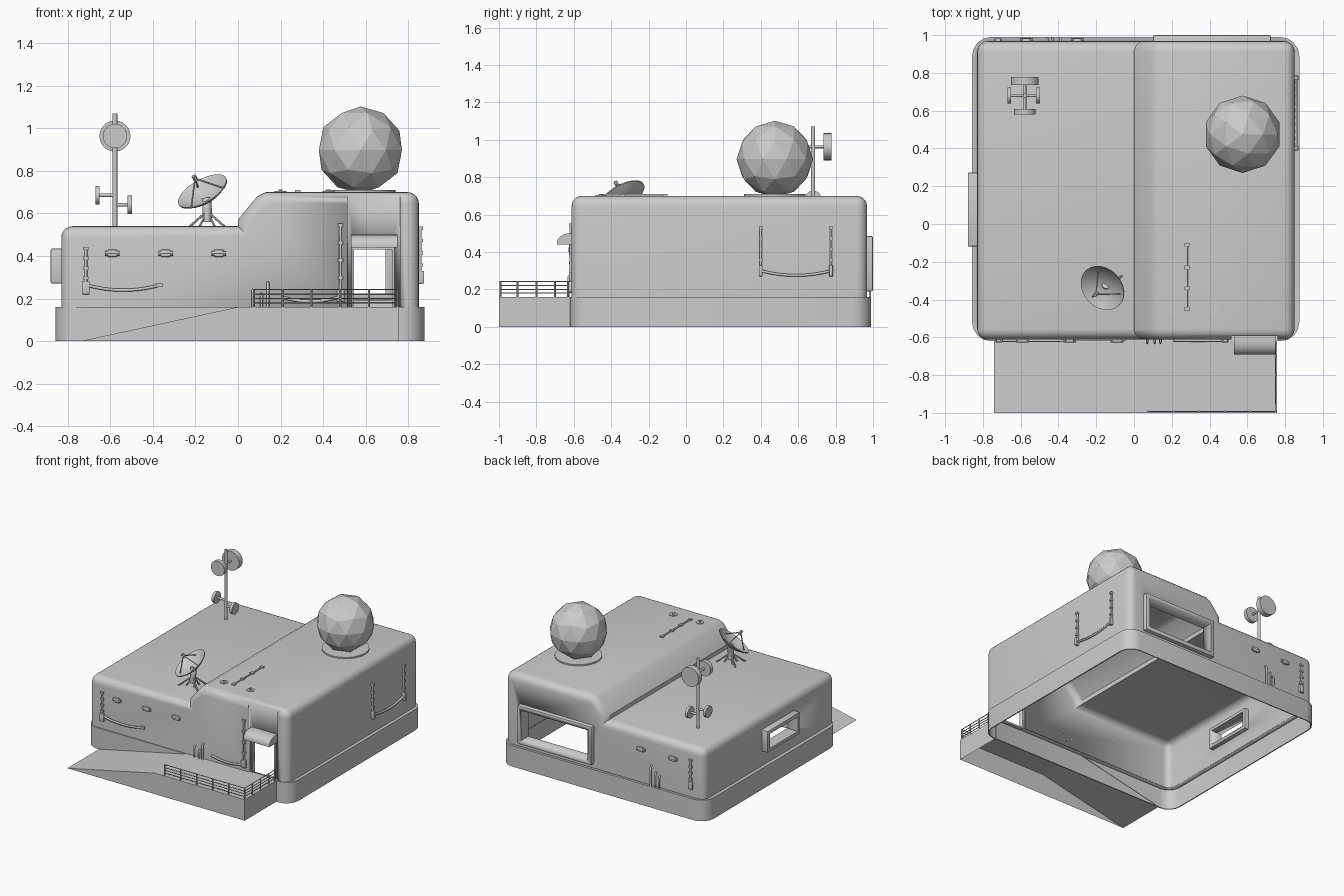
import bpy, bmesh, math
from mathutils import Vector, Matrix

if "Cube" in bpy.data.objects:
    bpy.data.objects.remove(bpy.data.objects["Cube"])


def finish(name, bm, smooth=True):
    bmesh.ops.recalc_face_normals(bm, faces=bm.faces)
    me = bpy.data.meshes.new(name)
    bm.to_mesh(me)
    bm.free()
    ob = bpy.data.objects.new(name, me)
    bpy.context.collection.objects.link(ob)
    if smooth:
        activate(ob)
        bpy.ops.object.shade_smooth_by_angle(angle=math.radians(35))
    return ob


def activate(ob):
    bpy.ops.object.select_all(action='DESELECT')
    ob.select_set(True)
    bpy.context.view_layer.objects.active = ob


def prism(pts, axis, a, b):
    """Closed prism from a 2D profile, extruded along x or y."""
    bm = bmesh.new()
    put = (lambda p, t: (t, p[0], p[1])) if axis == 'x' else (lambda p, t: (p[0], t, p[1]))
    f = bm.faces.new([bm.verts.new(put(p, a)) for p in pts])
    ext = bmesh.ops.extrude_face_region(bm, geom=[f], use_keep_orig=True)
    for v in ext['geom']:
        if isinstance(v, bmesh.types.BMVert):
            v.co[0 if axis == 'x' else 1] = b
    bmesh.ops.recalc_face_normals(bm, faces=bm.faces)
    return bm


def box(name, lo, hi, bevel=0.0):
    bm = prism([(lo[0], lo[2]), (hi[0], lo[2]), (hi[0], hi[2]), (lo[0], hi[2])], 'y', lo[1], hi[1])
    if bevel:
        bmesh.ops.bevel(bm, geom=bm.edges[:], offset=bevel, segments=2, affect='EDGES', profile=0.5)
    return finish(name, bm)


def rod(name, a, b, r, sides=12):
    a, b = Vector(a), Vector(b)
    bm = bmesh.new()
    m = Matrix.Translation((a + b) / 2) @ (b - a).to_track_quat('Z', 'Y').to_matrix().to_4x4()
    bmesh.ops.create_cone(bm, cap_ends=True, segments=sides, radius1=r, radius2=r,
                          depth=(b - a).length, matrix=m)
    return finish(name, bm)


def tube(name, pts, r):
    cu = bpy.data.curves.new(name, 'CURVE')
    cu.dimensions = '3D'
    cu.bevel_depth, cu.bevel_resolution, cu.use_fill_caps = r, 1, True
    sp = cu.splines.new('POLY')
    sp.points.add(len(pts) - 1)
    for p, q in zip(sp.points, pts):
        p.co = (*q, 1)
    ob = bpy.data.objects.new(name, cu)
    bpy.context.collection.objects.link(ob)
    activate(ob)
    bpy.ops.object.convert(target='MESH')
    return ob


def sag(name, a, b, drop, r=0.008):
    a, b = Vector(a), Vector(b)
    tube(name, [a.lerp(b, t / 10) - Vector((0, 0, drop * 4 * (t / 10) * (1 - t / 10)))
                for t in range(11)], r)


def cut(ob, cutter):
    m = ob.modifiers.new('cut', 'BOOLEAN')
    m.operation, m.solver, m.object = 'DIFFERENCE', 'EXACT', cutter
    activate(ob)
    bpy.ops.object.modifier_apply(modifier=m.name)
    bpy.data.objects.remove(cutter)


def shell(ob, drop_face):
    """Delete faces matched by drop_face, then give the skin a slight thickness."""
    bm = bmesh.new()
    bm.from_mesh(ob.data)
    bmesh.ops.delete(bm, geom=[f for f in bm.faces if drop_face(f)], context='FACES')
    bm.to_mesh(ob.data)
    bm.free()
    m = ob.modifiers.new('skin', 'SOLIDIFY')
    m.thickness, m.offset = 0.008, -1
    activate(ob)
    bpy.ops.object.modifier_apply(modifier=m.name)


# Main building: stepped profile with rounded rim and corners, open underneath
profile = [(-.83, .16), (-.83, .54), (0, .54), (0, .57), (.09, .68), (.13, .70), (.85, .70), (.85, .16)]
bm = prism(profile, 'y', -.612, .968)
rim = []
for e in bm.edges:
    p, q = e.verts[0].co, e.verts[1].co
    if max(p.z, q.z) < .17:
        continue
    along_y = abs(p.y - q.y) > .1
    if along_y and -.8 < p.x < .8:
        continue
    rim.append(e)
bmesh.ops.bevel(bm, geom=rim, offset=.055, segments=5, affect='EDGES', profile=.5, clamp_overlap=False)
body = finish('building_shell', bm)
cut(body, box('recess_cutter', (.515, -.8, .05), (.76, -.592, .9)))
shell(body, lambda f: all(v.co.z < .162 for v in f.verts))
cut(body, box('door_cutter', (.545, -.8, .05), (.725, -.4, .435)))
cut(body, box('back_cutter', (.13, .8, .22), (.70, 1.2, .455)))
cut(body, box('left_cutter', (-1, -.095, .295), (-.7, .245, .405)))

# Base skirt: rounded ring with a narrow ledge
bm = prism([(-.857, 0), (.875, 0), (.875, .16), (-.857, .16)], 'y', -.62, .99)
bmesh.ops.bevel(bm, geom=[e for e in bm.edges if abs(e.verts[0].co.z - e.verts[1].co.z) > .1],
                offset=.1, segments=4, affect='EDGES', profile=.5)
top = [f for f in bm.faces if f.calc_center_median().z > .159]
bmesh.ops.inset_region(bm, faces=top, thickness=.035)
skirt = finish('base_skirt', bm)
shell(skirt, lambda f: abs(f.normal.z) > .9 and f.calc_area() > 1)

# Ramp and entrance deck, open underneath and at the back
bm = prism([(-.74, 0), (0, .16), (.757, .16), (.757, 0)], 'y', -1, -.61)
bmesh.ops.delete(bm, geom=[f for f in bm.faces if f.calc_center_median().y > -.62
                           or f.calc_center_median().z < .01], context='FACES')
finish('ramp_deck', bm, False)

# Railing around the deck corner
for z in (.18, .20, .22, .243):
    tube('railing_bar', [(.07, -.992, z), (.75, -.992, z), (.75, -.625, z)], .003)
for i in range(6):
    x = .075 + i * .135
    rod('railing_post', (x, -.992, .16), (x, -.992, .245), .005, 8)
for y in (-.9, -.8, -.7, -.63):
    rod('railing_post', (.75, y, .16), (.75, y, .245), .005, 8)


# Window frames
def frame(name, lo, hi, axis, border):
    ob = box(name, lo, hi, .008)
    l, h = list(lo), list(hi)
    for k in range(3):
        s = -.2 if k == axis else border
        l[k] += s
        h[k] -= s
    cut(ob, box('frame_cutter', l, h))


frame('back_window_frame', (.10, .91, .19), (.725, 1.0, .485), 1, .032)
frame('left_window_frame', (-.88, -.12, .27), (-.79, .272, .435), 0, .027)
frame('door_frame', (.532, -.603, .14), (.738, -.575, .445), 1, .014)

# Quarter-round door awning
arc = [(-.62 - .07 * math.cos(t * math.pi / 12), .45 + .05 * math.sin(t * math.pi / 12)) for t in range(7)]
finish('door_awning', prism([(-.59, .44), (-.69, .44)] + arc + [(-.59, .50)], 'x', .53, .748))

# Geodesic dome on its ring
bm = bmesh.new()
bmesh.ops.create_icosphere(bm, subdivisions=2, radius=.205, matrix=Matrix.Translation((.575, .475, .897)))
finish('radar_dome', bm, False)
rod('dome_ring', (.575, .475, .695), (.575, .475, .71), .165, 24)

# Mast with four drum antennas
MX, MY = -.578, .68
rod('mast', (MX, MY, .53), (MX, MY, 1.07), .011)
for d, z, near, far, r in (((0, 1), .963, .055, .098, .073), ((0, -1), .963, .07, .1, .057),
                           ((-1, 0), .685, .072, .092, .043), ((1, 0), .64, .06, .08, .043)):
    at = lambda t: (MX + d[0] * t, MY + d[1] * t, z)
    rod('antenna_arm', at(0), at(near), .008)
    rod('antenna_drum', at(near), at(far), r, 24)

# Parabolic dish: spun bowl, feed tripod and splayed stand
n = Vector((-.45, -.42, .79)).normalized()
c = Vector((-.168, -.34, .705))
place = Matrix.Translation(c) @ n.to_track_quat('Z', 'Y').to_matrix().to_4x4()
bm = bmesh.new()
bowl = [bm.verts.new((.128 * t / 6, 0, .045 * ((t / 6) ** 2 - 1))) for t in range(7)]
bowl += [bm.verts.new((.128 * t / 6, 0, .045 * ((t / 6) ** 2 - 1) - .006)) for t in range(6, -1, -1)]
edges = [bm.edges.new(p) for p in zip(bowl, bowl[1:])]
bmesh.ops.spin(bm, geom=bowl + edges, cent=(0, 0, 0), axis=(0, 0, 1), angle=math.tau, steps=24)
bmesh.ops.remove_doubles(bm, verts=bm.verts, dist=.0005)
bm.transform(place)
finish('dish_bowl', bm)
for k in range(3):
    a = k * math.tau / 3 + .5
    rod('dish_feed_strut', place @ Vector((.1 * math.cos(a), .1 * math.sin(a), -.018)),
        place @ Vector((0, 0, .075)), .004, 6)
rod('dish_feed', place @ Vector((0, 0, .06)), place @ Vector((0, 0, .09)), .011, 8)
hub = Vector((-.145, -.335, .61))
rod('dish_neck', hub, place @ Vector((0, 0, -.045)), .022)
rod('dish_post', hub - Vector((0, 0, .05)), hub + Vector((0, 0, .015)), .022)
for sx in (-1, 1):
    for sy in (-1, 1):
        rod('dish_leg', hub, (hub.x + sx * .08, hub.y + sy * .06, .54), .006, 6)
        rod('dish_leg_inner', hub, (hub.x + sx * .035, hub.y + sy * .03, .54), .006, 6)

# Wall lamps on front and back
for x, y in ((-.59, -.616), (-.34, -.616), (-.09, -.616), (-.57, .972), (-.30, .972)):
    box('wall_lamp', (x - .022, y - .011, .395), (x + .022, y + .011, .43), .005)
    rod('wall_lamp_bar', (x - .034, y, .412), (x + .034, y, .412), .012, 8)

# Bent pipes rising along front and back walls
for x, h, y, s in ((.07, .24, -.612, -1), (.11, .22, -.612, -1), (.14, .275, -.612, -1),
                   (-.39, .31, .968, 1), (-.43, .27, .968, 1), (-.46, .25, .968, 1)):
    tube('wall_pipe', [(x, y + s * .016, .15), (x, y + s * .016, h - .01),
                       (x, y + s * .01, h), (x, y - s * .01, h)], .007)


# Wall conduits with junction boxes and slack cables
def conduit(x, y, z0, z1):
    tube('conduit', [(x, y, z0), (x, y, z1)], .007)
    box('junction_box', (x - .018, y - .01, z0 - .03), (x + .018, y + .01, z0 + .03), .004)
    for k in range(4):
        z = z0 + (z1 - z0) * (k + 1) / 4
        box('conduit_clip', (x - .012, y - .009, z - .008), (x + .012, y + .009, z + .008))


conduit(-.715, -.617, .25, .435)
sag('front_left_cable', (-.70, -.617, .26), (-.37, -.617, .262), .022)
box('cable_plug', (-.385, -.626, .253), (-.355, -.61, .272))
conduit(.482, -.617, .215, .545)
sag('front_right_cable', (.47, -.617, .205), (.21, -.617, .205), .018)
conduit(-.72, .973, .25, .44)
for y in (.40, .775):
    conduit(.856, y, .30, .53)
sag('right_wall_cable', (.858, .40, .30), (.858, .775, .30), .025)

# Roof conduit and vent caps
tube('roof_conduit', [(.28, -.10, .704), (.28, -.46, .704)], .006)
for y in (-.11, -.23, -.34, -.45):
    box('roof_clip', (.267, y - .01, .698), (.293, y + .01, .71))
for x in (.20, .425):
    rod('roof_vent_cap', (x, -.455, .69), (x, -.455, .705), .028, 16)
    rod('roof_vent_knob', (x, -.455, .70), (x, -.455, .711), .01, 8)
